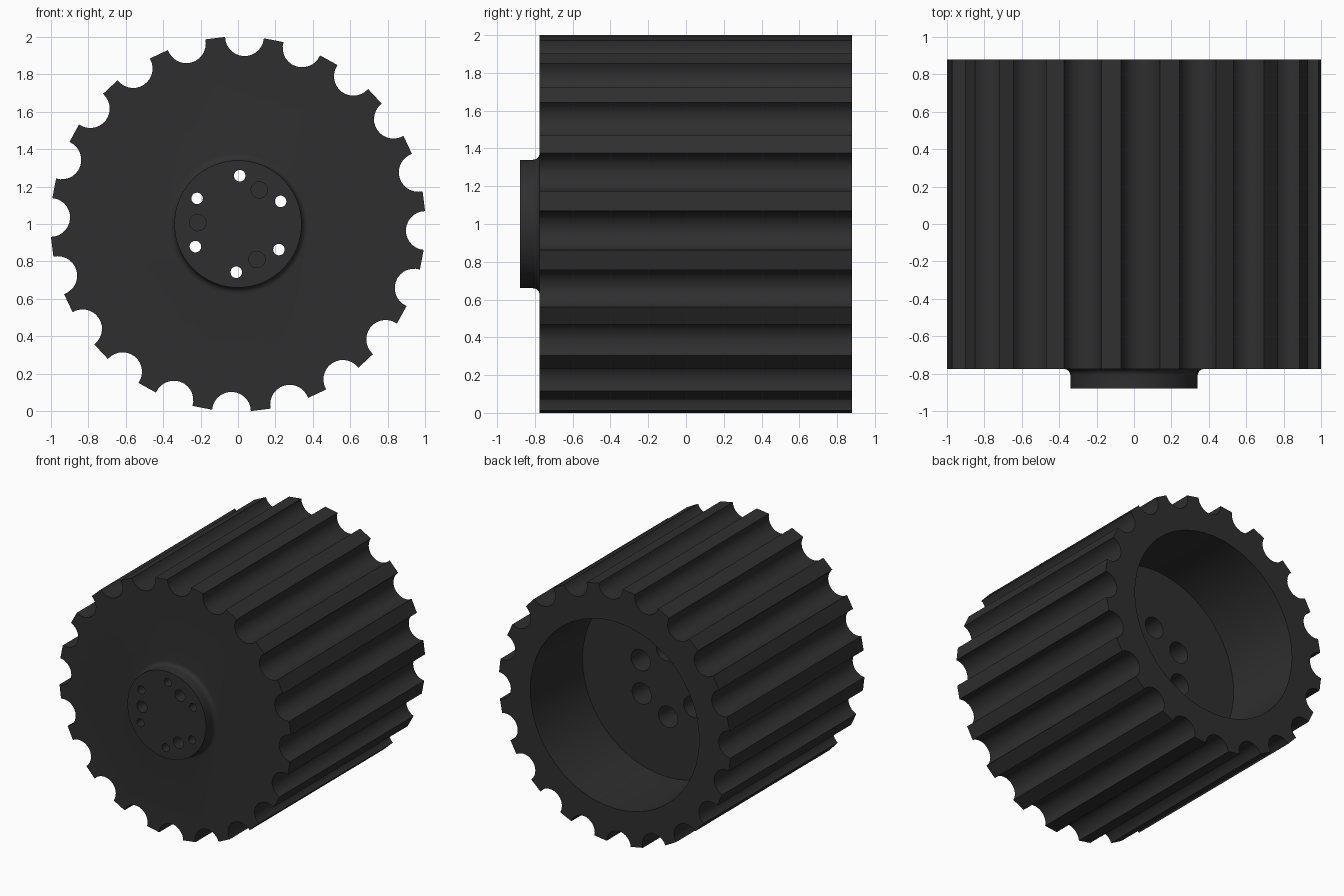
import bpy, bmesh, math
from mathutils import Vector

if "Cube" in bpy.data.objects:
    bpy.data.objects.remove(bpy.data.objects["Cube"])

CZ = 1.0                    # height of the wheel axis
PHASE = math.radians(-2)    # small rotation of the whole pattern
FRONT, FACE, BACK, FLOOR = -0.88, -0.775, 0.88, 0.235


def finish(name, bm):
    bmesh.ops.recalc_face_normals(bm, faces=bm.faces)
    me = bpy.data.meshes.new(name)
    bm.to_mesh(me)
    bm.free()
    ob = bpy.data.objects.new(name, me)
    bpy.context.collection.objects.link(ob)
    return ob


def prism(name, pts, y0, y1):
    """Extrude a closed x/z outline along y."""
    bm = bmesh.new()
    face = bm.faces.new([bm.verts.new((x, y0, z)) for x, z in pts])
    ext = bmesh.ops.extrude_face_region(bm, geom=[face])
    verts = [g for g in ext["geom"] if isinstance(g, bmesh.types.BMVert)]
    bmesh.ops.translate(bm, vec=Vector((0, y1 - y0, 0)), verts=verts)
    return finish(name, bm)


def circle(cx, cz, r, n):
    return [(cx + r * math.cos(2 * math.pi * i / n),
             cz + r * math.sin(2 * math.pi * i / n)) for i in range(n)]


def lathe(name, profile, n):
    """Closed solid from (radius, y) rings, capped at both ends."""
    bm = bmesh.new()
    rings = [[bm.verts.new((x, y, z)) for x, z in circle(0, CZ, r, n)]
             for r, y in profile]
    for a, b in zip(rings, rings[1:]):
        for i in range(n):
            j = (i + 1) % n
            bm.faces.new((a[i], a[j], b[j], b[i]))
    bm.faces.new(rings[0])
    bm.faces.new(rings[-1])
    return finish(name, bm)


def boolean(target, tool, op):
    mod = target.modifiers.new(op, 'BOOLEAN')
    mod.operation, mod.object, mod.solver = op, tool, 'EXACT'
    bpy.context.view_layer.objects.active = target
    bpy.ops.object.modifier_apply(modifier=mod.name)
    bpy.data.objects.remove(tool, do_unlink=True)


# Fluted wheel body: 20 round grooves with flat lands between
R, G, N, STEPS = 1.0024, 0.104, 20, 14
half = math.acos(G / (2 * R))
outline = []
for k in range(N):
    a = PHASE + 2 * math.pi * k / N
    for i in range(STEPS + 1):
        t = a + math.pi + half - 2 * half * i / STEPS
        outline.append((R * math.cos(a) + G * math.cos(t),
                        CZ + R * math.sin(a) + G * math.sin(t)))
wheel = prism("fluted_wheel", outline, FACE, BACK)

# Front hub boss with a concave fillet at its base
F = 0.035
fillet = [(0.34 + F - F * math.cos(t), FACE - F + F * math.sin(t))
          for t in (math.radians(15 * i) for i in range(7))]
boss = lathe("hub_boss", [(0.34, FRONT)] + fillet + [(0.375, FACE + 0.1)], 64)
boolean(wheel, boss, 'UNION')

# Deep open cavity at the back
boolean(wheel, prism("cavity_cutter", circle(0, CZ, 0.73, 48), FLOOR, BACK + 0.1),
        'DIFFERENCE')

# Six bolt holes, wide from the inside and narrow through the boss
for k in range(6):
    a = PHASE + math.radians(30 + 60 * k)
    x, z = 0.258 * math.cos(a), CZ + 0.258 * math.sin(a)
    cut = prism("counterbore_cutter", circle(x, z, 0.083, 24), -0.55, FLOOR + 0.1)
    boolean(wheel, cut, 'DIFFERENCE')
    cut = prism("bolt_cutter", circle(x, z, 0.031, 20), FRONT - 0.1, -0.45)
    boolean(wheel, cut, 'DIFFERENCE')

# Three blind dowel holes in the boss
for k in range(3):
    a = PHASE + math.radians(60 + 120 * k)
    x, z = 0.215 * math.cos(a), CZ + 0.215 * math.sin(a)
    cut = prism("dowel_cutter", circle(x, z, 0.044, 24), FRONT - 0.1, -0.66)
    boolean(wheel, cut, 'DIFFERENCE')

# Dark finish and shading
mat = bpy.data.materials.new("dark_rubber")
mat.diffuse_color = (0.028, 0.028, 0.028, 1)
mat.use_nodes = True
mat.node_tree.nodes["Principled BSDF"].inputs["Base Color"].default_value = mat.diffuse_color
wheel.data.materials.clear()
wheel.data.materials.append(mat)
for p in wheel.data.polygons:
    p.material_index = 0
bpy.ops.object.select_all(action='DESELECT')
wheel.select_set(True)
bpy.context.view_layer.objects.active = wheel
bpy.ops.object.shade_smooth_by_angle(angle=math.radians(30))
